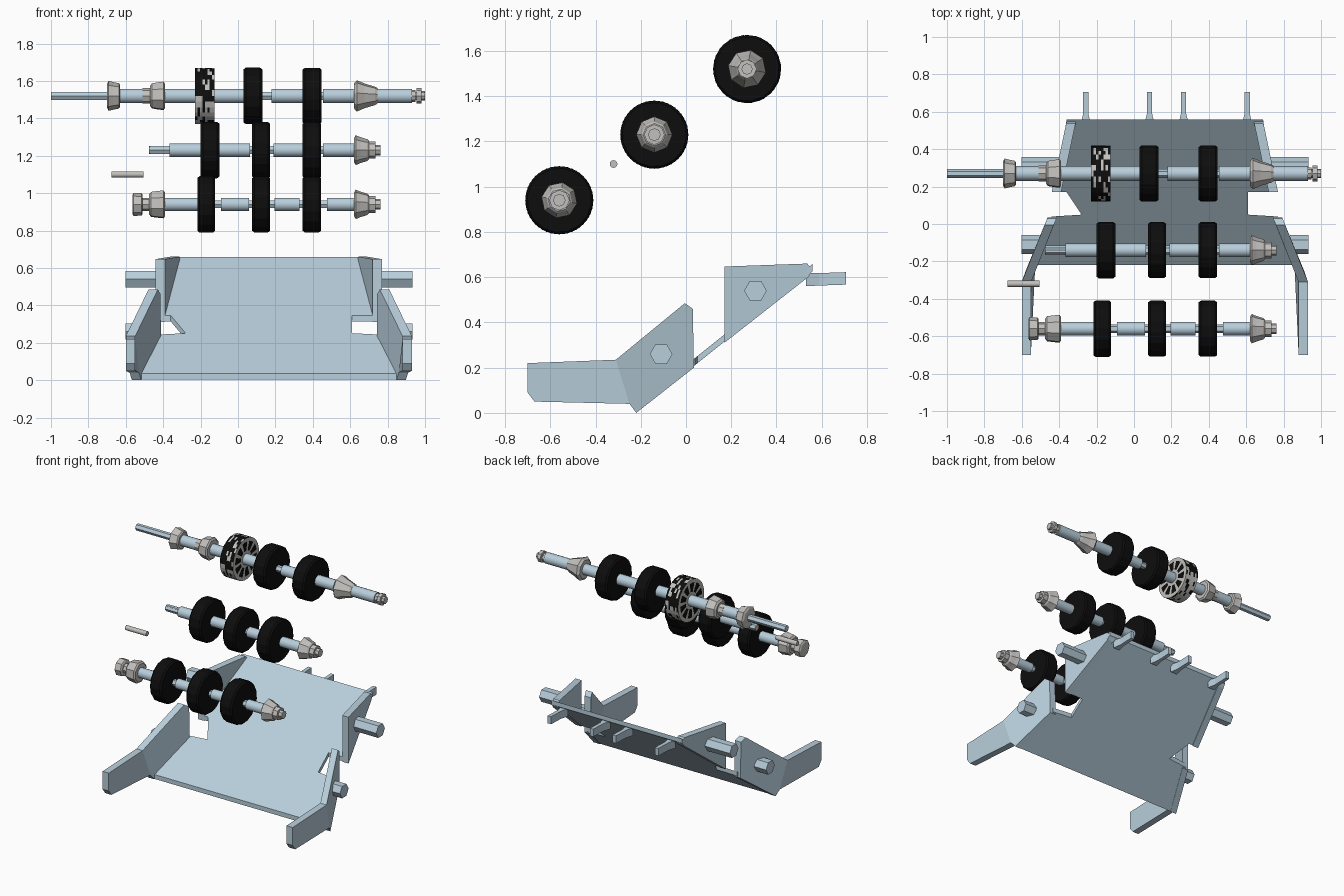
import bpy, bmesh, math, random

if "Cube" in bpy.data.objects:
    bpy.data.objects.remove(bpy.data.objects["Cube"])
random.seed(4)


def mat(name, rgb):
    m = bpy.data.materials.new(name)
    m.diffuse_color = (*rgb, 1)
    m.use_nodes = True
    m.node_tree.nodes["Principled BSDF"].inputs["Base Color"].default_value = m.diffuse_color
    return m


BLUE = mat("pale_blue_metal", (0.48, 0.62, 0.71))
GREY = mat("warm_grey", (0.54, 0.53, 0.51))
BLACK = mat("black_rubber", (0.004, 0.004, 0.004))
CX = 0.165  # symmetry plane of the tray


def finish(name, bm, *mats, smooth=False):
    bmesh.ops.recalc_face_normals(bm, faces=bm.faces)
    me = bpy.data.meshes.new(name)
    bm.to_mesh(me)
    bm.free()
    for m in mats:
        me.materials.append(m)
    ob = bpy.data.objects.new(name, me)
    bpy.context.collection.objects.link(ob)
    if smooth:
        bpy.ops.object.select_all(action='DESELECT')
        ob.select_set(True)
        bpy.context.view_layer.objects.active = ob
        bpy.ops.object.shade_smooth_by_angle(angle=math.radians(35))
    return ob


def lathe(name, profile, y, z, m, sides=12, smooth=False, turn=0.0):
    """Solid of revolution along x from (x, radius) pairs."""
    bm = bmesh.new()
    rings = []
    for x, r in profile:
        rings.append([bm.verts.new((x, y + r * math.cos(turn + 2 * math.pi * i / sides),
                                    z + r * math.sin(turn + 2 * math.pi * i / sides)))
                      for i in range(sides)])
    for a, b in zip(rings, rings[1:]):
        for i in range(sides):
            j = (i + 1) % sides
            bm.faces.new((a[i], a[j], b[j], b[i]))
    bm.faces.new(rings[0])
    bm.faces.new(rings[-1])
    return finish(name, bm, m, smooth=smooth)


def loft(name, front, back, m):
    """Solid between two matching outlines."""
    bm = bmesh.new()
    a = [bm.verts.new(p) for p in front]
    b = [bm.verts.new(p) for p in back]
    n = len(a)
    bm.faces.new(a)
    bm.faces.new(b[::-1])
    for i in range(n):
        bm.faces.new((a[i], a[(i + 1) % n], b[(i + 1) % n], b[i]))
    return finish(name, bm, m)


# ---------- sloping tray floor with two side notches ----------
def floor_z(y):
    return 0.8 * (y + 0.22) + 0.003


outline = [(-0.53, -0.22), (0.86, -0.22), (0.77, 0.04), (0.61, 0.05), (0.61, 0.17),
           (0.75, 0.17), (0.69, 0.56), (-0.36, 0.56), (-0.42, 0.17), (-0.36, 0.17),
           (-0.28, 0.05), (-0.44, 0.04)]
loft("tray_floor", [(x, y, floor_z(y)) for x, y in outline],
     [(x, y, floor_z(y) + 0.032) for x, y in outline], BLUE)


# ---------- side panels, mirrored about the tray centre ----------
def lower_off(y):
    return 0.765 if y <= -0.3 else 0.765 - 0.14 * (y + 0.3) / 0.34


def upper_off(y):
    return 0.605 - 0.08 * (y - 0.17) / 0.38


arm = [(-0.70, 0.22), (-0.31, 0.235), (-0.24, 0.03), (-0.25, 0.04), (-0.67, 0.05), (-0.70, 0.09)]
wing = [(-0.31, 0.235), (-0.005, 0.485), (0.03, 0.46), (0.035, 0.20), (-0.22, 0.0), (-0.25, 0.04)]
flange = [(0.17, 0.31), (0.17, 0.647), (0.536, 0.66), (0.56, 0.63), (0.54, 0.60)]
for tag, s in (("left", -1), ("right", 1)):
    for part, prof, off, t in (("side_arm", arm, lower_off, 0.05), ("side_wing", wing, lower_off, 0.05),
                               ("upper_flange", flange, upper_off, 0.05)):
        prof = [p for p in prof if p != (-0.24, 0.03)]
        loft(f"{tag}_{part}", [(CX + s * off(y), y, z) for y, z in prof],
             [(CX + s * (off(y) - t), y, z) for y, z in prof], BLUE)
    # hexagonal mounting posts
    for part, y, z, inner in (("upper_post", 0.307, 0.54, 0.55), ("lower_post", -0.11, 0.26, 0.67)):
        lathe(f"{tag}_{part}", [(CX + s * inner, 0.05), (CX + s * 0.767, 0.05)], y, z, BLUE, 6)

# ---------- rear prongs ----------
for k, x in enumerate((-0.258, 0.083, 0.265, 0.605)):
    def ring(y, w, z0, z1):
        return [(x - w, y, z0), (x + w, y, z0), (x + w, y, z1), (x - w, y, z1)]
    loft(f"rear_prong_{k}", ring(0.59, 0.014, 0.563, 0.618), ring(0.707, 0.014, 0.567, 0.622), BLUE)
    loft(f"rear_prong_foot_{k}", ring(0.53, 0.028, 0.56, 0.62), ring(0.59, 0.014, 0.563, 0.618), BLUE)


# ---------- roller shafts ----------
def wheel(name, x0, x1, y, z, turn):
    lathe(name, [(x0, 0.142), (x0 + 0.012, 0.151), (x1 - 0.012, 0.151), (x1, 0.142)],
          y, z, BLACK, 16, turn=turn)


def speckled_wheel(name, x0, x1, y, z):
    """Grey spoked rim with black patches showing through."""
    sides = 30
    prof = [(x0, r) for r in (0.03, 0.06, 0.125, 0.15)]
    prof += [(x0 + (x1 - x0) * i / 8, 0.15) for i in range(1, 9)]
    prof += [(x1, r) for r in (0.125, 0.06, 0.03)]
    ob = lathe(name, prof, y, z, GREY, sides)
    ob.data.materials.append(BLACK)
    for f in ob.data.polygons:
        c = f.center
        rad = math.hypot(c.y - y, c.z - z)
        if abs(f.normal.x) > 0.5:
            sector = int((math.atan2(c.z - z, c.y - y) + math.pi) / (2 * math.pi) * sides)
            f.material_index = 1 if 0.07 < rad < 0.12 and sector % 3 else 0
        else:
            f.material_index = int(random.random() < (0.78 if c.z > z else 0.25))


def collar(name, x0, x1, y, z, r0, r1, turn):
    w = x1 - x0
    lathe(name, [(x0, r0 * 0.8), (x0 + w * 0.12, r0), (x0 + w * 0.45, (r0 + r1) / 2),
                 (x1 - w * 0.1, r1), (x1, r1 * 0.85)], y, z, GREY, 8, turn=turn)


shafts = {
    "front": dict(y=-0.56, z=0.94, rod=(-0.55, 0.76), r=0.036,
                  wheels=[(-0.217, -0.122), (0.075, 0.172), (0.345, 0.445)],
                  tubes=[(-0.39, -0.217), (-0.09, 0.06), (0.195, 0.33), (0.475, 0.63)],
                  collars=[(-0.565, -0.51, 0.062, 0.06), (-0.475, -0.39, 0.07, 0.078),
                           (0.62, 0.70, 0.08, 0.058)],
                  nuts=[(-0.51, -0.475, 0.035), (0.70, 0.735, 0.045), (0.735, 0.762, 0.028)]),
    "middle": dict(y=-0.14, z=1.23, rod=(-0.47, 0.76), r=0.037,
                   wheels=[(-0.2, -0.1), (0.075, 0.172), (0.345, 0.445)],
                   tubes=[(-0.365, -0.2), (-0.1, 0.065), (0.19, 0.345), (0.455, 0.63)],
                   collars=[(0.62, 0.70, 0.08, 0.058)],
                   nuts=[(-0.475, -0.36, 0.022), (0.70, 0.735, 0.045), (0.735, 0.762, 0.028)]),
    "rear": dict(y=0.27, z=1.52, rod=(-1.0, 0.98), r=0.039,
                 wheels=[(0.03, 0.13), (0.345, 0.447)],
                 tubes=[(-0.63, -0.51), (-0.39, -0.23), (-0.125, 0.03), (0.18, 0.345),
                        (0.455, 0.63), (0.74, 0.93)],
                 collars=[(-0.70, -0.63, 0.08, 0.068), (-0.47, -0.39, 0.07, 0.08),
                          (0.62, 0.745, 0.085, 0.05)],
                 nuts=[(-0.51, -0.47, 0.042), (0.93, 0.948, 0.032), (0.955, 0.98, 0.042),
                       (0.98, 1.0, 0.025)]),
}
for tag, d in shafts.items():
    y, z = d["y"], d["z"]
    lathe(f"{tag}_hex_rod", [(d["rod"][0], 0.024), (d["rod"][1], 0.024)], y, z, BLUE, 6)
    for i, (a, b) in enumerate(d["wheels"]):
        wheel(f"{tag}_wheel_{i}", a, b, y, z, i * 0.13)
    for i, (a, b) in enumerate(d["tubes"]):
        lathe(f"{tag}_spacer_{i}", [(a, d["r"]), (b, d["r"])], y, z, BLUE, 14, smooth=True)
    for i, (a, b, r0, r1) in enumerate(d["collars"]):
        collar(f"{tag}_collar_{i}", a, b, y, z, r0, r1, 0.3 * i)
    for i, (a, b, r) in enumerate(d["nuts"]):
        lathe(f"{tag}_nut_{i}", [(a, r), (b, r)], y, z, GREY, 8)
speckled_wheel("rear_spoked_wheel", -0.23, -0.125, 0.27, 1.52)

# ---------- loose pin ----------
lathe("loose_pin", [(-0.675, 0.017), (-0.505, 0.017)], -0.32, 1.10, GREY, 12, smooth=True)
